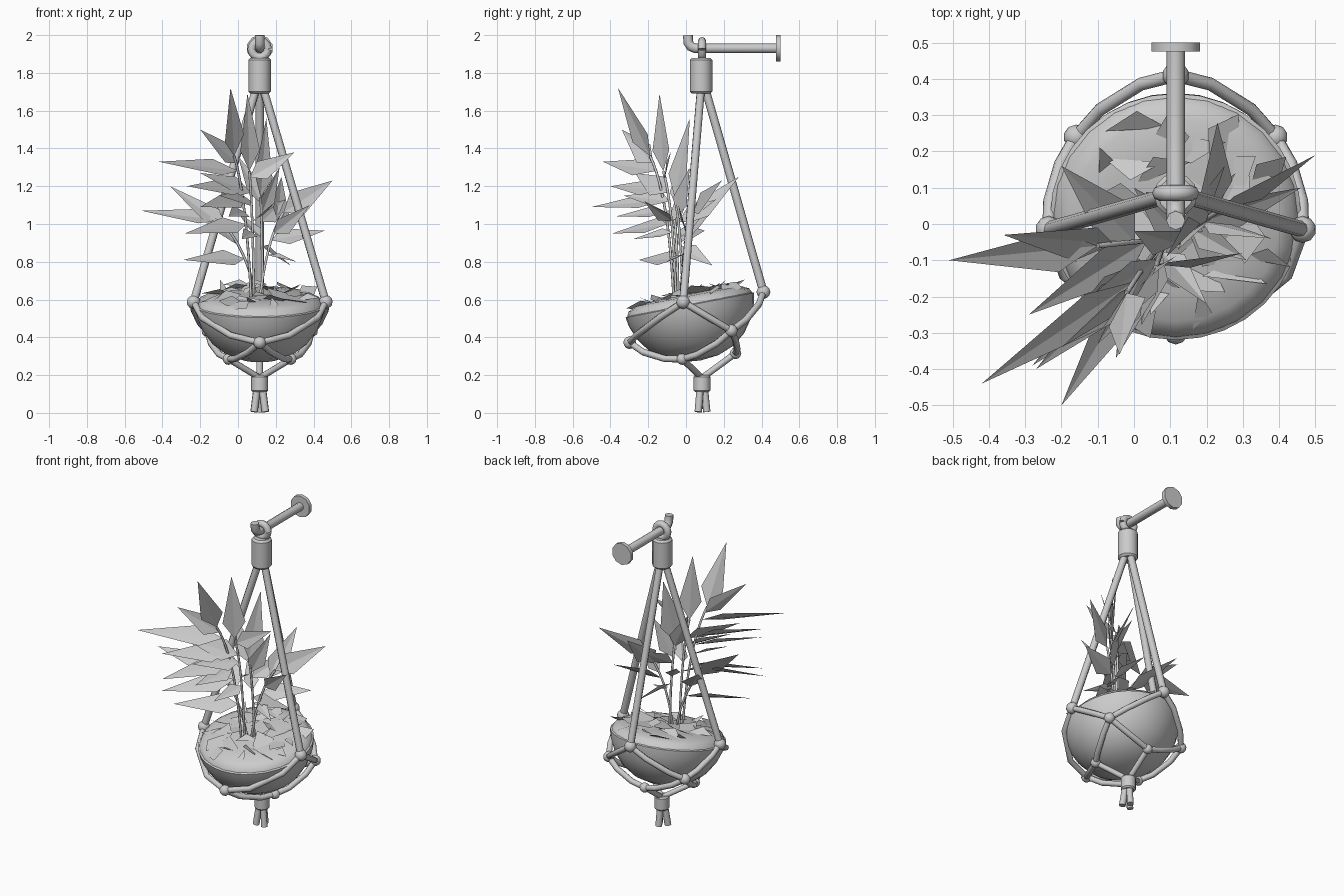
import bpy, bmesh, math, random
from mathutils import Vector, Matrix

random.seed(4)
if "Cube" in bpy.data.objects:
    bpy.data.objects.remove(bpy.data.objects["Cube"])

grey = bpy.data.materials.new("plain grey")
grey.use_nodes = True
grey.diffuse_color = (0.6, 0.6, 0.6, 1)
grey.node_tree.nodes["Principled BSDF"].inputs["Base Color"].default_value = grey.diffuse_color

CX = 0.115                                   # shared axis of the hanger
BOWL = Vector((CX, 0.02, 0.57))              # centre of the tilted rim
TILT = Matrix.Translation(BOWL) @ Matrix.Rotation(math.radians(11), 4, "X")


def finish(name, bm, smooth=True):
    mesh = bpy.data.meshes.new(name)
    bm.to_mesh(mesh)
    bm.free()
    mesh.materials.append(grey)
    ob = bpy.data.objects.new(name, mesh)
    bpy.context.collection.objects.link(ob)
    if smooth:
        activate(ob)
        bpy.ops.object.shade_smooth_by_angle(angle=math.radians(40))


def activate(ob):
    bpy.ops.object.select_all(action="DESELECT")
    ob.select_set(True)
    bpy.context.view_layer.objects.active = ob


def tube(name, paths, radius):
    """Round ropes or rods along one or more point lists."""
    curve = bpy.data.curves.new(name, "CURVE")
    curve.dimensions = "3D"
    curve.bevel_depth = radius
    curve.bevel_resolution = 2
    curve.use_fill_caps = True
    for path in paths:
        spline = curve.splines.new("POLY")
        spline.points.add(len(path) - 1)
        for point, co in zip(spline.points, path):
            point.co = (*co, 1)
    curve.materials.append(grey)
    ob = bpy.data.objects.new(name, curve)
    bpy.context.collection.objects.link(ob)
    activate(ob)
    bpy.ops.object.convert(target="MESH")
    bpy.ops.object.shade_smooth_by_angle(angle=math.radians(50))


def lathe(name, profile, matrix, segments=24):
    bm = bmesh.new()
    verts = [bm.verts.new((r, 0, z)) for r, z in profile]
    edges = [bm.edges.new(pair) for pair in zip(verts, verts[1:])]
    bmesh.ops.spin(bm, geom=verts + edges, axis=(0, 0, 1), cent=(0, 0, 0),
                   steps=segments, angle=math.tau)
    bmesh.ops.remove_doubles(bm, verts=bm.verts, dist=0.0005)
    bmesh.ops.recalc_face_normals(bm, faces=bm.faces)
    bm.transform(matrix)
    finish(name, bm)


def sleeve(name, y, low, high, radius):
    e = radius * 0.2
    lathe(name, [(0, low), (radius - e, low), (radius, low + e), (radius, high - e),
                 (radius - e, high), (0, high)], Matrix.Translation((CX, y, 0)), 12)


# wall bracket: plate, arm with upturned tip, and rope loop
turn = Matrix.Translation((CX, 0.488, 1.93)) @ Matrix.Rotation(math.pi / 2, 4, "X")
bm = bmesh.new()
bmesh.ops.create_cone(bm, cap_ends=True, segments=10, radius1=0.07, radius2=0.07,
                      depth=0.025, matrix=turn)
finish("wall_plate", bm)
tube("bracket_arm", [[(CX, 0.48, 1.93), (CX, 0.05, 1.93), (CX, 0.025, 1.94),
                      (CX, 0.012, 1.96), (CX, 0.01, 2)]], 0.026)
ring = [(CX + 0.043 * math.cos(a), 0.085, 1.925 + 0.043 * math.sin(a))
        for a in (math.tau * i / 12 for i in range(13))]
tube("rope_loop", [ring], 0.022)
sleeve("top_wrap", 0.08, 1.69, 1.88, 0.06)

# bowl and mounded soil
lathe("bowl", [(0, -0.298), (0.1, -0.288), (0.185, -0.255), (0.255, -0.2), (0.308, -0.125),
               (0.338, -0.05), (0.346, 0), (0.335, 0.005)], TILT, 32)
lathe("soil", [(0.338, 0.002), (0.325, 0.028), (0.285, 0.048), (0.2, 0.058), (0, 0.06)], TILT)

# bark chips scattered on the soil
bm = bmesh.new()
for i in range(30):
    angle, dist = i * 2.4, 0.29 * math.sqrt((i + 1) / 30)
    size = random.uniform(0.055, 0.09)
    place = (TILT @ Matrix.Translation((dist * math.cos(angle), dist * math.sin(angle),
                                        0.07 - 0.2 * dist ** 2))
             @ Matrix.Rotation(random.uniform(0, math.tau), 4, "Z")
             @ Matrix.Rotation(random.uniform(-0.6, 0.6), 4, "X")
             @ Matrix.Rotation(random.uniform(-0.45, 0.45), 4, "Y"))
    corners = [(-1, -0.4), (0.3, -0.7), (1, 0.5), (-0.4, 0.7)]
    bm.faces.new([bm.verts.new(place @ Vector((x * size, y * size, 0)))
                  for x, y in corners[:random.choice((3, 4, 4))]])
finish("bark_chips", bm, False)

# net knots: rim, middle and lower rows, listed in matching order
rim = [Vector((CX - 0.35, -0.015, 0.587)), Vector((CX + 0.35, -0.015, 0.587)),
       Vector((CX, 0.41, 0.64))]
middle = [Vector((CX, -0.298, 0.372)), Vector((CX + 0.275, 0.24, 0.435)),
          Vector((CX - 0.275, 0.24, 0.435))]
lower = [Vector((CX - 0.165, -0.02, 0.285)), Vector((CX + 0.165, -0.02, 0.285)),
         Vector((CX, 0.262, 0.315))]
bm = bmesh.new()
for size, row in ((0.037, rim), (0.034, middle), (0.031, lower)):
    for co in row:
        bmesh.ops.create_icosphere(bm, subdivisions=2, radius=size,
                                   matrix=Matrix.Translation(co))
finish("net_knots", bm)


def hug(a, b, bulge):
    """Path between two knots, bulging part of the way around the bowl."""
    p, q = a - BOWL, b - BOWL
    path = []
    for t in (0, 0.3, 0.7, 1):
        arc = BOWL + p.normalized().slerp(q.normalized(), t) * (p.length + (q.length - p.length) * t)
        path.append(a.lerp(b, t).lerp(arc, bulge))
    return path


net = []
for i in range(3):
    for j in (i, (i - 1) % 3):
        front = 0.9 if j == 0 else 0.7
        net += [hug(rim[i], middle[j], front), hug(lower[i], middle[j], 0.8)]
tube("net_ropes", net, 0.018)
neck = Vector((CX, 0.085, 0.185))
tube("lower_ropes", [[knot, neck] for knot in lower], 0.017)
top = Vector((CX, 0.08, 1.72))
tube("hanging_ropes", [[top + (knot - top).normalized() * 0.02
                        + Vector((knot.x - CX, knot.y, 0)) * 0.05, knot] for knot in rim], 0.022)

# gathered end and tassel
sleeve("bottom_wrap", 0.085, 0.11, 0.2, 0.045)
tube("tassel", [[neck - Vector((0, 0, 0.06)) + Vector((x, y, 0)) * 0.5,
                 Vector((CX + x, 0.085 + y, 0.005))]
                for x, y in ((-0.03, -0.02), (0.03, -0.02), (0.005, 0.025))], 0.02)

# plant: arching stems, each with the leaf tips it carries from low to high
fronds = [
    ((-0.02, -0.19, 1.36), [(-0.28, -0.39, 0.95), (-0.05, -0.37, 1.04), (-0.2, -0.5, 1.09),
                            (-0.27, -0.4, 1.2), (-0.42, -0.44, 1.33), (-0.2, -0.34, 1.5),
                            (-0.04, -0.36, 1.72)]),
    ((0.06, -0.12, 1.28), [(0.02, -0.28, 0.92), (0.2, -0.22, 1.12), (-0.1, -0.33, 1.15),
                           (-0.2, -0.27, 1.27), (0.3, -0.08, 1.38), (0.05, -0.14, 1.69)]),
    ((-0.1, -0.06, 1.02), [(-0.29, -0.25, 0.81), (-0.2, 0.16, 1.1), (-0.36, -0.03, 1.2),
                           (-0.51, -0.1, 1.07)]),
    ((0.24, 0.04, 1.06), [(0.31, -0.1, 0.8), (0.46, 0.1, 0.965), (0.38, -0.04, 1.1),
                          (0.23, 0.28, 1.25), (0.5, 0.19, 1.23)]),
    ((0.12, -0.06, 1.14), [(0.28, 0.14, 0.78), (0.0, 0.1, 1.06), (0.25, 0.16, 1.13),
                           (0.22, 0.02, 1.3), (0.0, -0.02, 1.36), (0.15, 0.02, 1.56)]),
]
stems, leaves = [], bmesh.new()
for n, (end, tips) in enumerate(fronds):
    root = Vector((0.07 + 0.015 * n, -0.065 + 0.012 * n, 0.6))
    end = Vector(end)
    bend = Vector((root.x * 0.7 + end.x * 0.3, root.y * 0.8 + end.y * 0.2, end.z * 0.75 + 0.13))
    path = [root * (1 - t) ** 2 + bend * 2 * t * (1 - t) + end * t * t
            for t in (i / 12 for i in range(13))]
    stems.append(path)
    for k, tip in enumerate(tips):
        base = path[round(5 + 7 * k / (len(tips) - 1))]
        along = Vector(tip) - base
        # upright blades face outward, level ones face up
        facing = Vector((0.4, -0.45, 0.8 - max(0, along.normalized().z)))
        side = along.cross(facing).normalized()
        fold = side.cross(along).normalized() * 0.01
        wide = side * min(0.068, 0.2 * along.length)
        shoulder = base + along * 0.27
        a, b, c, d = [leaves.verts.new(p) for p in (
            base, shoulder + wide + fold, Vector(tip), shoulder - wide + fold)]
        rib = leaves.verts.new(shoulder)
        for face in ((a, rib, b), (rib, c, b), (a, d, rib), (rib, d, c)):
            leaves.faces.new(face)
tube("plant_stems", stems, 0.007)
finish("plant_leaves", leaves, False)
